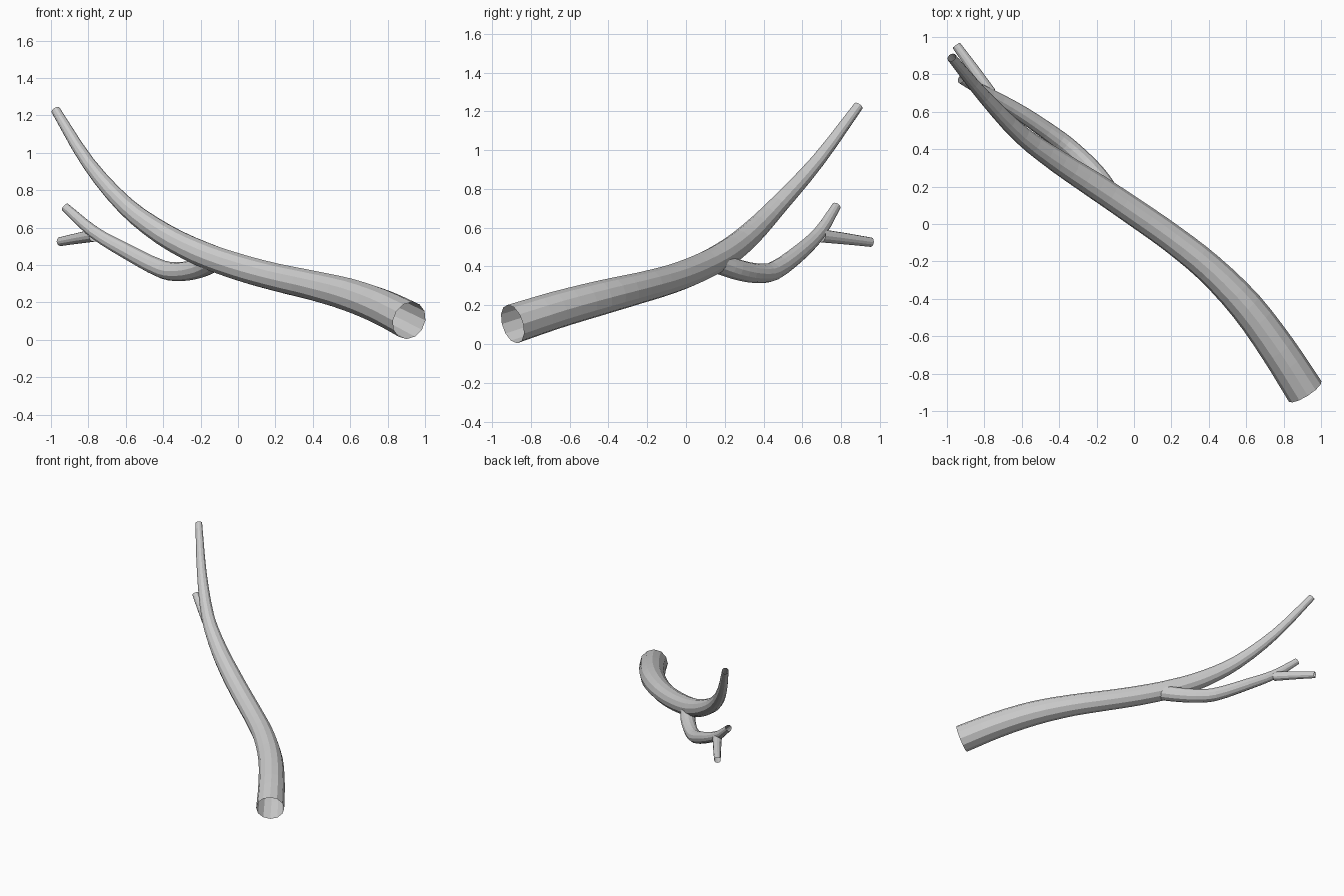
import bpy, bmesh, math
from mathutils import Vector
from mathutils.geometry import interpolate_bezier

if "Cube" in bpy.data.objects:
    bpy.data.objects.remove(bpy.data.objects["Cube"])

bark = bpy.data.materials.new("grey_bark")
bark.diffuse_color = (0.6, 0.6, 0.6, 1)
bark.use_nodes = True
bark.node_tree.nodes["Principled BSDF"].inputs["Base Color"].default_value = bark.diffuse_color


def smooth_path(pts, steps):
    """Resample (x, y, z, radius) points along a smooth spline."""
    p = [Vector(q[:3]) for q in pts]
    r = [q[3] for q in pts]
    n = len(p)
    tan = [(p[min(i + 1, n - 1)] - p[max(i - 1, 0)]).normalized() for i in range(n)]
    out = []
    for i in range(n - 1):
        d = (p[i + 1] - p[i]).length / 3
        seg = interpolate_bezier(p[i], p[i] + tan[i] * d, p[i + 1] - tan[i + 1] * d, p[i + 1], steps + 1)
        for k in range(steps + (i == n - 2)):
            out.append((seg[k], r[i] + (r[i + 1] - r[i]) * k / steps))
    return out


def limb(name, pts, sides=12, steps=3):
    """Open-ended tapering tube swept along the path."""
    path = smooth_path(pts, steps)
    bm = bmesh.new()
    rings, side = [], None
    for i, (c, r) in enumerate(path):
        t = (path[min(i + 1, len(path) - 1)][0] - path[max(i - 1, 0)][0]).normalized()
        ref = side if side else Vector((0, 0, 1))
        side = (ref - t * ref.dot(t)).normalized()
        other = t.cross(side)
        rings.append([bm.verts.new(c + r * (side * math.cos(a) + other * math.sin(a)))
                      for a in (2 * math.pi * k / sides for k in range(sides))])
    for a, b in zip(rings, rings[1:]):
        for k in range(sides):
            j = (k + 1) % sides
            bm.faces.new((a[k], a[j], b[j], b[k]))
    mesh = bpy.data.meshes.new(name)
    bm.to_mesh(mesh)
    bm.free()
    mesh.materials.append(bark)
    bpy.context.collection.objects.link(bpy.data.objects.new(name, mesh))


# Main limb, thick cut end to thin raised tip
limb("main_limb", [
    (0.915, -0.895, 0.103, 0.103), (0.77, -0.67, 0.175, 0.097), (0.60, -0.44, 0.238, 0.09),
    (0.40, -0.235, 0.29, 0.08), (0.20, -0.075, 0.335, 0.075), (0.0, 0.065, 0.39, 0.073),
    (-0.20, 0.20, 0.462, 0.07), (-0.40, 0.33, 0.565, 0.062), (-0.60, 0.475, 0.715, 0.049),
    (-0.80, 0.68, 0.945, 0.036), (-0.975, 0.89, 1.228, 0.025)])

# Lower branch, dipping and then rising
limb("side_branch", [
    (-0.13, 0.16, 0.42, 0.056), (-0.20, 0.26, 0.385, 0.054), (-0.30, 0.365, 0.365, 0.051),
    (-0.40, 0.45, 0.375, 0.049), (-0.60, 0.59, 0.475, 0.042), (-0.77, 0.69, 0.575, 0.034),
    (-0.925, 0.775, 0.71, 0.024)])

# Short twig off the lower branch
limb("twig", [(-0.77, 0.70, 0.558, 0.034), (-0.86, 0.83, 0.542, 0.029), (-0.95, 0.955, 0.525, 0.024)])
